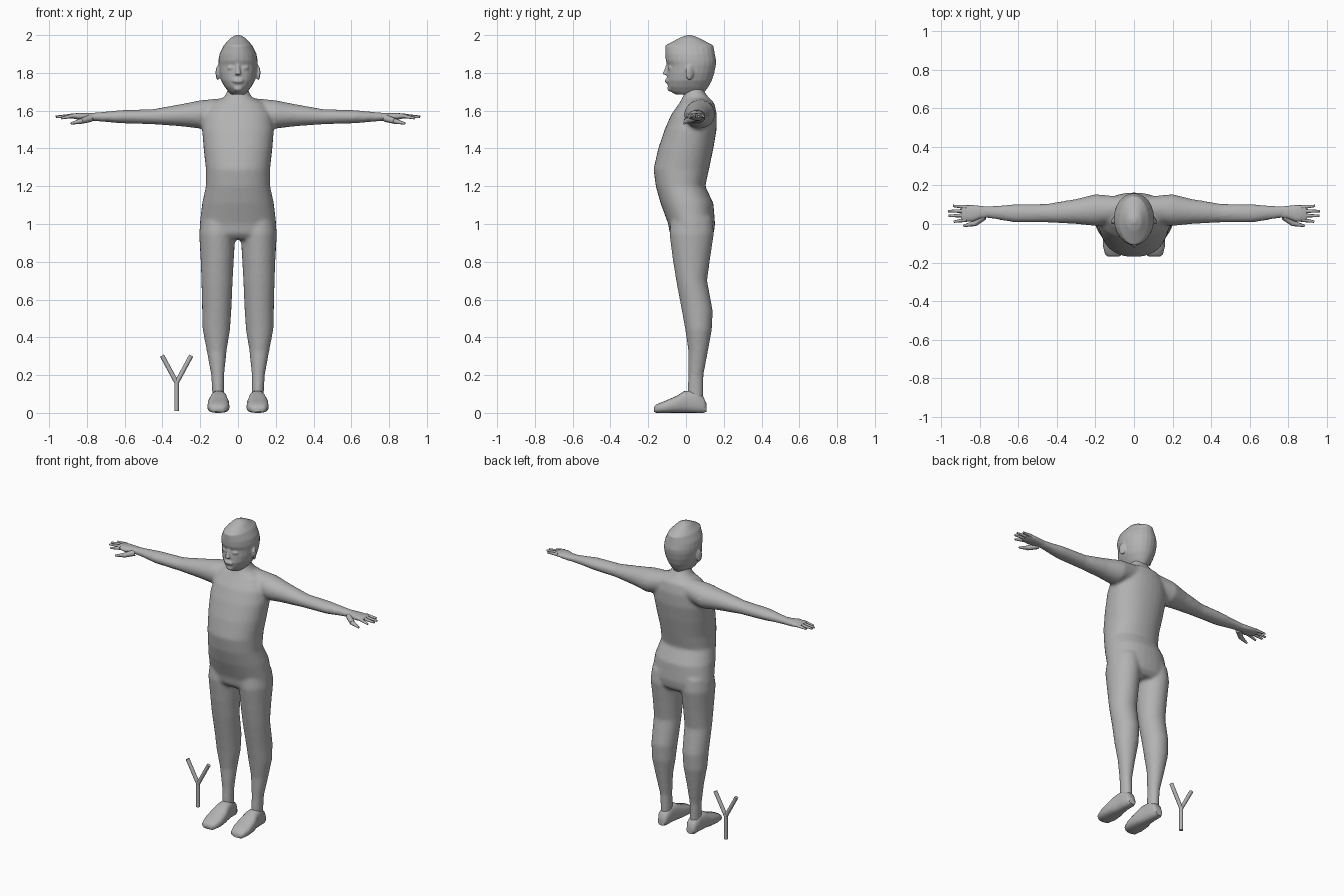
import bpy, bmesh, math
from mathutils import Vector, Matrix

grey = bpy.data.materials.new("plain grey")
grey.diffuse_color = (0.45, 0.45, 0.45, 1)


def finish(bm, name, angle=None, voxel=None, smooth=0):
    bmesh.ops.recalc_face_normals(bm, faces=bm.faces)
    me = bpy.data.meshes.new(name)
    bm.to_mesh(me)
    bm.free()
    me.materials.append(grey)
    ob = bpy.data.objects.new(name, me)
    bpy.context.collection.objects.link(ob)
    if voxel:
        r = ob.modifiers.new("fuse", 'REMESH')
        r.mode, r.voxel_size, r.use_smooth_shade = 'VOXEL', voxel, True
        if smooth:
            s = ob.modifiers.new("soften", 'SMOOTH')
            s.factor, s.iterations = 0.5, smooth
    elif angle:
        bpy.ops.object.select_all(action='DESELECT')
        ob.select_set(True)
        bpy.context.view_layer.objects.active = ob
        bpy.ops.object.shade_smooth_by_angle(angle=math.radians(angle))
    return ob


def loft(bm, axis, rings, n=24, power=2.0, side=1):
    """Rounded rings (t, a_lo, a_hi, b_lo, b_hi) stacked along an axis; side=-1 mirrors in x."""
    order = {'x': (0, 1, 2), 'y': (1, 0, 2), 'z': (2, 0, 1)}[axis]
    loops = []
    for t, a0, a1, b0, b1 in rings:
        loop = []
        for i in range(n):
            u = 2 * math.pi * i / n
            c, s = math.cos(u), math.sin(u)
            c = math.copysign(abs(c) ** (2 / power), c)
            s = math.copysign(abs(s) ** (2 / power), s)
            p = [0, 0, 0]
            p[order[0]] = t
            p[order[1]] = (a0 + a1) / 2 + c * (a1 - a0) / 2
            p[order[2]] = (b0 + b1) / 2 + s * (b1 - b0) / 2
            p[0] *= side
            loop.append(bm.verts.new(p))
        loops.append(loop)
    for l0, l1 in zip(loops, loops[1:]):
        for i in range(n):
            j = (i + 1) % n
            bm.faces.new((l0[i], l0[j], l1[j], l1[i]))
    bm.faces.new(loops[0])
    bm.faces.new(loops[-1])


def rod(bm, p, q, r0, r1, n=8):
    p, q = Vector(p), Vector(q)
    rot = (q - p).to_track_quat('Z', 'Y').to_matrix().to_4x4()
    bmesh.ops.create_cone(bm, cap_ends=True, segments=n, radius1=r0, radius2=r1,
                          depth=(q - p).length, matrix=Matrix.Translation((p + q) / 2) @ rot)


def blob(bm, centre, size, turn=0):
    m = (Matrix.Translation(centre) @ Matrix.Rotation(turn, 4, 'Z')
         @ Matrix.Diagonal((*size, 1)))
    bmesh.ops.create_uvsphere(bm, u_segments=16, v_segments=10, radius=1, matrix=m)


# Body: torso, arms and legs fused into one skin
bm = bmesh.new()
torso = [(1.76, .05, .0, .09), (1.70, .057, -.008, .097), (1.67, .075, -.018, .12),
         (1.64, .14, -.035, .15), (1.58, .18, -.078, .163), (1.50, .19, -.113, .162),
         (1.40, .182, -.147, .145), (1.29, .17, -.172, .122), (1.20, .17, -.16, .102),
         (1.11, .19, -.135, .145), (1.0, .203, -.094, .154), (.95, .204, -.086, .147),
         (.92, .16, -.06, .12)]
loft(bm, 'z', [(z, -w, w, f, b) for z, w, f, b in torso], 32, 2.2)
for s in (1, -1):
    loft(bm, 'x', [(.04, .02, .14, 1.55, 1.67), (.2, -.01, .155, 1.505, 1.655),
                   (.3, .0, .13, 1.517, 1.635), (.45, .008, .105, 1.528, 1.608),
                   (.62, .008, .102, 1.533, 1.603), (.72, .025, .095, 1.542, 1.593),
                   (.79, .036, .092, 1.546, 1.588)], side=s)
    loft(bm, 'z', [(1.03, .015, .195, -.08, .14), (.95, .014, .206, -.088, .148),
                   (.81, .022, .198, -.07, .127), (.7, .028, .194, -.052, .112),
                   (.54, .035, .19, -.022, .142), (.44, .042, .187, -.004, .137),
                   (.33, .06, .166, .012, .117), (.2, .073, .142, .012, .093),
                   (.11, .073, .137, .008, .092), (.04, .075, .135, .01, .09)], side=s)
finish(bm, "body", voxel=.011, smooth=4)

# Hands with four fingers and a thumb
for s, side in ((1, "left"), (-1, "right")):
    bm = bmesh.new()
    loft(bm, 'x', [(.76, .034, .09, 1.548, 1.587), (.8, .028, .094, 1.548, 1.587),
                   (.84, .012, .098, 1.552, 1.588), (.885, .015, .097, 1.56, 1.584),
                   (.895, .022, .092, 1.565, 1.58)], 16, 2.4, s)
    for y0, y1, tip, z in ((.022, .012, .935, 1.56), (.045, .042, .962, 1.566),
                           (.067, .067, .965, 1.568), (.088, .094, .94, 1.57)):
        rod(bm, (s * .87, y0, 1.573), (s * tip, y1, z), .0115, .006)
    rod(bm, (s * .78, .04, 1.56), (s * .83, .0, 1.545), .02, .015)
    rod(bm, (s * .825, .004, 1.546), (s * .885, -.01, 1.532), .015, .006)
    finish(bm, side + "_hand", angle=50)

    # Feet
    bm = bmesh.new()
    loft(bm, 'y', [(-.17, .08, .135, .006, .03), (-.158, .06, .15, 0, .045),
                   (-.11, .045, .162, 0, .064), (-.05, .047, .16, 0, .09),
                   (-.01, .056, .148, 0, .115), (.04, .066, .142, 0, .12),
                   (.09, .07, .138, 0, .09), (.108, .08, .128, .006, .05)], 20, 2.7, s)
    finish(bm, side + "_foot", angle=60)

# Head with skull rings, nose, lips, eyes and ears
bm = bmesh.new()
skull = [(2.0, .012, .005, .03), (1.985, .04, -.035, .07), (1.945, .076, -.11, .145),
         (1.90, .098, -.11, .153), (1.865, .104, -.107, .16), (1.84, .104, -.096, .158),
         (1.80, .1, -.1, .15), (1.76, .09, -.102, .137), (1.725, .07, -.096, .118),
         (1.70, .05, -.08, .1), (1.685, .035, -.055, .085)]
loft(bm, 'z', [(z, -w, w, f, b) for z, w, f, b in skull], 24, 2.05)
rod(bm, (0, -.096, 1.845), (0, -.108, 1.79), .008, .017)
blob(bm, (0, -.103, 1.757), (.03, .009, .012))
blob(bm, (0, -.085, 1.718), (.025, .014, .016))
for s in (1, -1):
    blob(bm, (s * .038, -.085, 1.826), (.02, .011, .01), s * .35)
    blob(bm, (s * .108, .018, 1.8), (.009, .022, .04), s * .3)
finish(bm, "head", voxel=.006, smooth=3)

# Forked stick standing beside the right leg
bm = bmesh.new()
fork = (-.325, .05, .16)
rod(bm, (-.325, .05, .01), fork, .012, .012, 12)
for x in (-.402, -.248):
    rod(bm, fork, (x, .05, .303), .012, .012, 12)
finish(bm, "forked_stick", angle=40)
